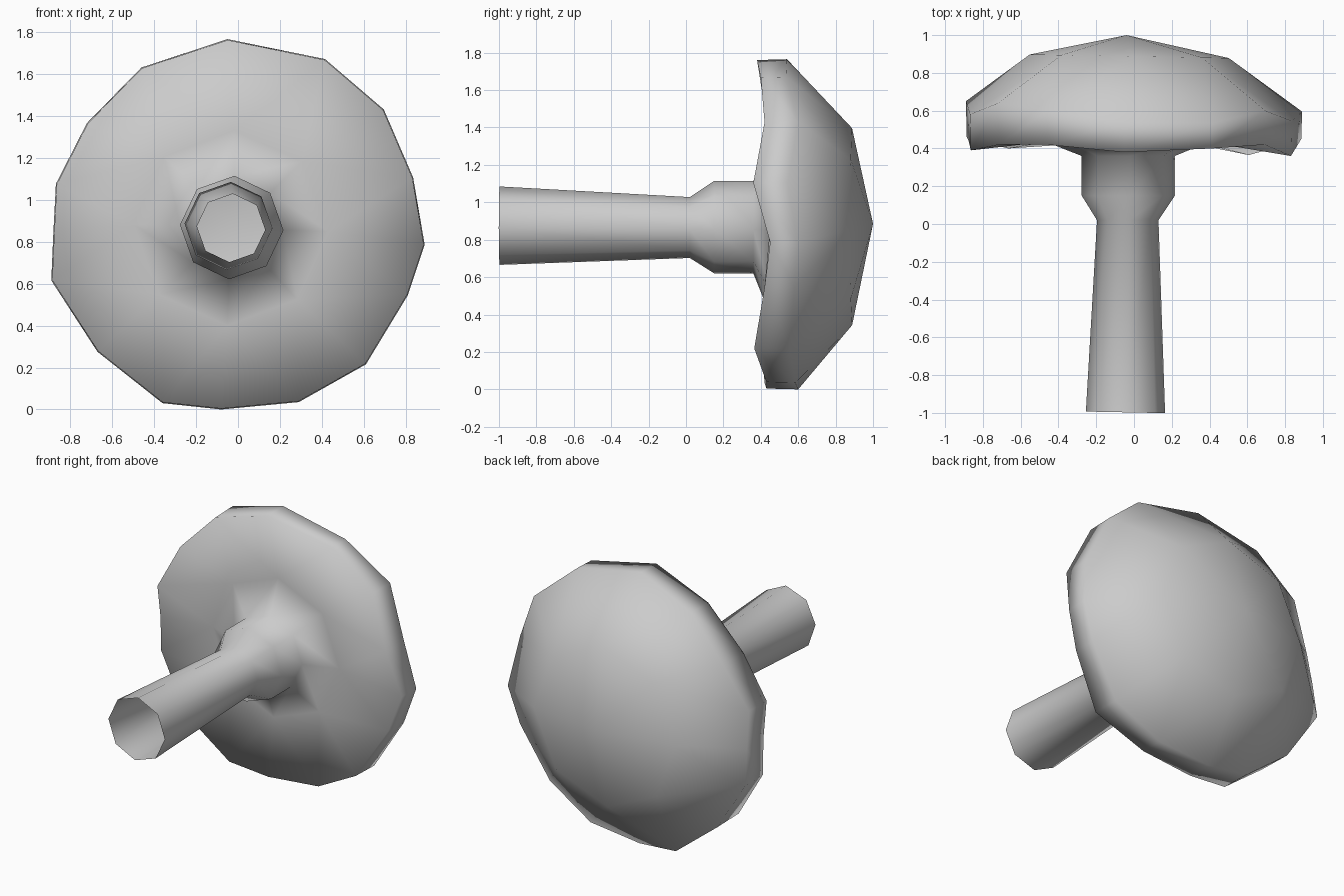
import bpy
import bmesh
from math import cos, sin, radians

default = bpy.data.objects.get("Cube")
if default:
    bpy.data.objects.remove(default)

grey = bpy.data.materials.new("plain grey")
grey.use_nodes = True
colour = (0.6, 0.6, 0.6, 1)
grey.diffuse_color = colour
grey.node_tree.nodes["Principled BSDF"].inputs["Base Color"].default_value = colour

bm = bmesh.new()


def octagon(x, y, z, radius, start=87, lean=0):
    """Eight vertices round the stem axis, clockwise from the top."""
    ring = []
    for k in range(8):
        a = radians(start - 45 * k)
        side = radius * cos(a)
        ring.append(bm.verts.new((x + side, y - lean * side, z + radius * sin(a))))
    return ring


def bridge(a, b):
    """Quads between two rings of equal count."""
    n = len(a)
    for k in range(n):
        j = (k + 1) % n
        bm.faces.new((a[k], a[j], b[j], b[k]))


def fan_out(a, b):
    """Triangles between a ring and one with twice as many vertices."""
    n = len(a)
    for k in range(n):
        j = (k + 1) % n
        p, q, r = b[2 * k], b[2 * k + 1], b[2 * j]
        bm.faces.new((a[k], q, p))
        bm.faces.new((a[k], a[j], q))
        bm.faces.new((a[j], r, q))


# Hollow stem: open foot, narrow neck, collar, flare under the cap
stem = [
    octagon(-0.045, -0.997, 0.88, 0.21, lean=0.02),
    octagon(-0.033, 0.02, 0.87, 0.163),
    octagon(-0.03, 0.15, 0.872, 0.247),
    octagon(-0.03, 0.36, 0.872, 0.247),
    octagon(-0.035, 0.448, 0.87, 0.465, 88),
]
for lower, upper in zip(stem, stem[1:]):
    bridge(lower, upper)

# Uneven cap rim, clockwise from the top: x, z, front y, back y
rim = [
    (-.05, 1.77, .38, .54), (.415, 1.675, .4, .535), (.695, 1.435, .42, .6),
    (.835, 1.11, .36, .545), (.89, .79, .45, .595), (.81, .55, .42, .58),
    (.61, .22, .365, .555), (.29, .04, .43, .585), (-.08, .005, .43, .6),
    (-.36, .035, .42, .62), (-.67, .28, .4, .63), (-.89, .62, .46, .65),
    (-.88, .85, .44, .62), (-.868, 1.08, .39, .58), (-.72, 1.37, .42, .64),
    (-.46, 1.635, .42, .6),
]
front_rim = [bm.verts.new((x * 0.995, y, 0.88 + (z - 0.88) * 0.995)) for x, z, y, _ in rim]
back_rim = [bm.verts.new((x, y, z)) for x, z, _, y in rim]
fan_out(stem[-1], front_rim)
bridge(front_rim, back_rim)

# Domed cap
dome = octagon(-0.025, 0.888, 0.875, 0.527, 88, lean=0.018)
fan_out(dome, back_rim)
tip = bm.verts.new((-0.04, 1.0, 0.89))
for k in range(8):
    bm.faces.new((dome[k], dome[(k + 1) % 8], tip))

bmesh.ops.recalc_face_normals(bm, faces=bm.faces)
for face in bm.faces:
    face.smooth = True

# Rest the cap edge on the ground
lowest = min(v.co.z for v in bm.verts)
bmesh.ops.translate(bm, verts=bm.verts, vec=(0, 0, -lowest))

mesh = bpy.data.meshes.new("mushroom")
bm.to_mesh(mesh)
bm.free()
mesh.materials.append(grey)
mushroom = bpy.data.objects.new("mushroom", mesh)
bpy.context.collection.objects.link(mushroom)
